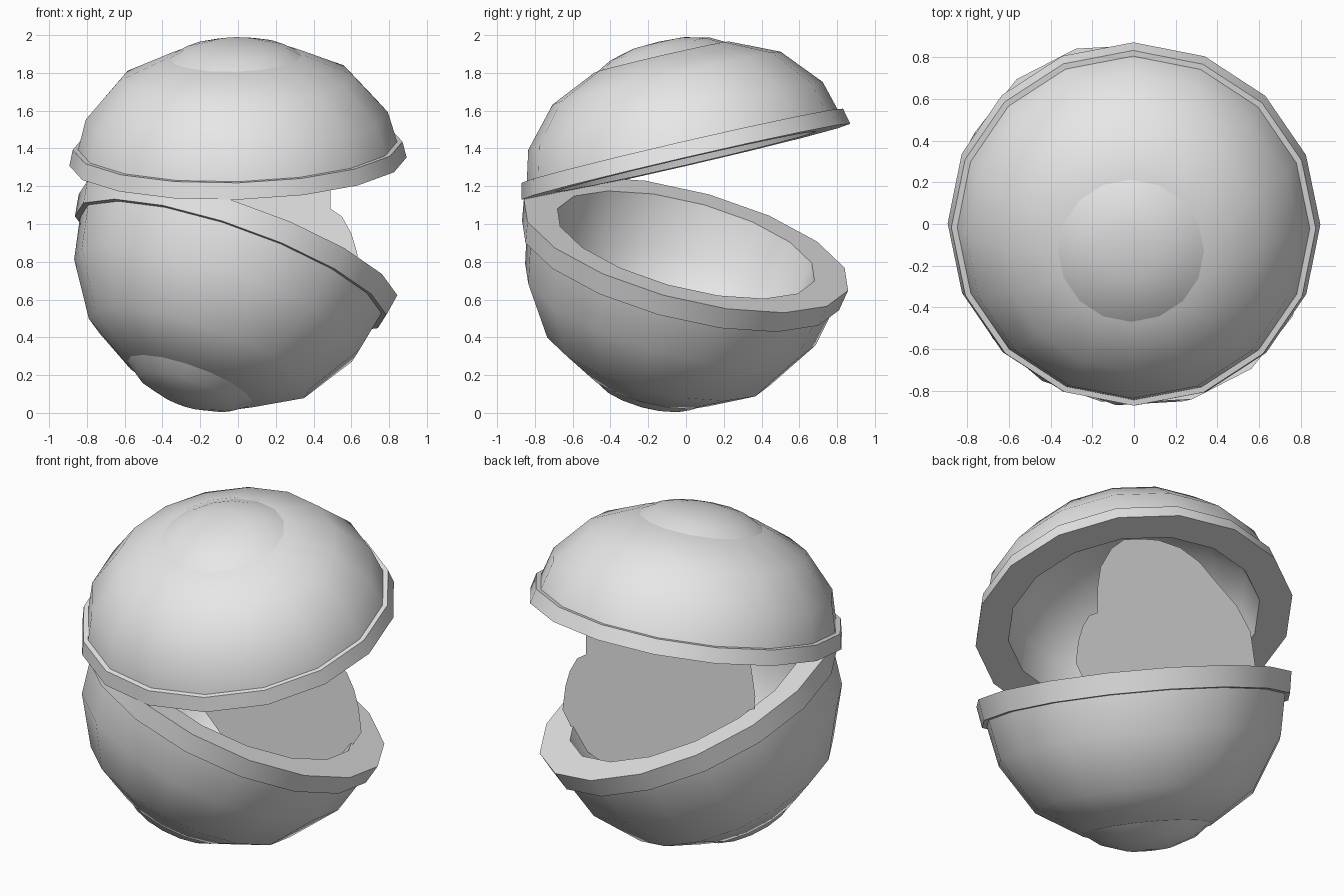
import bpy, bmesh, math
from mathutils import Matrix, Vector

if "Cube" in bpy.data.objects:
    bpy.data.objects.remove(bpy.data.objects["Cube"])

grey = bpy.data.materials.new("light grey")
grey.diffuse_color = (0.8, 0.8, 0.8, 1)
grey.use_nodes = True
grey.node_tree.nodes["Principled BSDF"].inputs["Base Color"].default_value = grey.diffuse_color
SIDES = 16


def finish(name, bm, smooth=True):
    me = bpy.data.meshes.new(name)
    bm.to_mesh(me)
    bm.free()
    me.materials.append(grey)
    ob = bpy.data.objects.new(name, me)
    bpy.context.collection.objects.link(ob)
    if smooth:
        bpy.ops.object.select_all(action='DESELECT')
        ob.select_set(True)
        bpy.context.view_layer.objects.active = ob
        bpy.ops.object.shade_smooth_by_angle(angle=math.radians(32))
    return ob


def lathe(name, profile, matrix):
    """Spin a (radius, height) profile around the local z axis."""
    bm = bmesh.new()
    verts = [bm.verts.new((r, 0, h)) for r, h in profile]
    edges = [bm.edges.new(pair) for pair in zip(verts, verts[1:])]
    bmesh.ops.spin(bm, geom=verts + edges, cent=(0, 0, 0), axis=(0, 0, 1),
                   angle=2 * math.pi, steps=SIDES, use_merge=True)
    bmesh.ops.remove_doubles(bm, verts=bm.verts, dist=0.0005)
    bm.transform(matrix)
    bmesh.ops.recalc_face_normals(bm, faces=bm.faces)
    return finish(name, bm)


# Profiles shared by both halves, measured from the opening plane
SHELL = [(0, .80), (.365, .79), (.62, .63), (.80, .345), (.845, .12),
         (.873, .12), (.893, 0), (.708, 0),
         (.655, .27), (.50, .50), (.27, .655), (0, .71)]
CAP = [(0, .905), (.14, .895), (.27, .85), (.35, .79), (0, .785)]


def half(prefix, centre, axis, depth, turn):
    tilt = Vector((0, 0, 1)).rotation_difference(Vector(axis)).to_matrix().to_4x4()
    m = (Matrix.Translation(centre) @ tilt
         @ Matrix.Rotation(math.radians(turn), 4, 'Z')
         @ Matrix.Diagonal((1, 1, depth, 1)))
    lathe(prefix + "_shell", SHELL, m)
    lathe(prefix + "_cap", CAP, m)


# Shallow lid tilted open, and the deeper bowl leaning the other way
half("lid", (0, 0, 1.33), (-.025, -.225, .974), .72, 0)
half("bowl", (0, 0, .89), (-.324, -.24, -.915), 1.0, 11.25)

# Flat cut-out card standing inside the capsule
outline = [(.63, .85), (.65, .70), (.52, .50), (.31, .42), (0, .37), (-.3, .43),
           (-.52, .65), (-.64, .9), (-.66, 1.13), (-.62, 1.37), (-.52, 1.5),
           (-.38, 1.59), (-.25, 1.68), (-.11, 1.72), (.05, 1.71), (.18, 1.67),
           (.30, 1.62), (.39, 1.53), (.47, 1.38), (.49, 1.25), (.49, 1.08),
           (.55, 1.04), (.60, .95)]
bm = bmesh.new()
bm.faces.new([bm.verts.new((x, .27, z)) for x, z in outline])
bmesh.ops.triangulate(bm, faces=bm.faces)
finish("card", bm, smooth=False)
